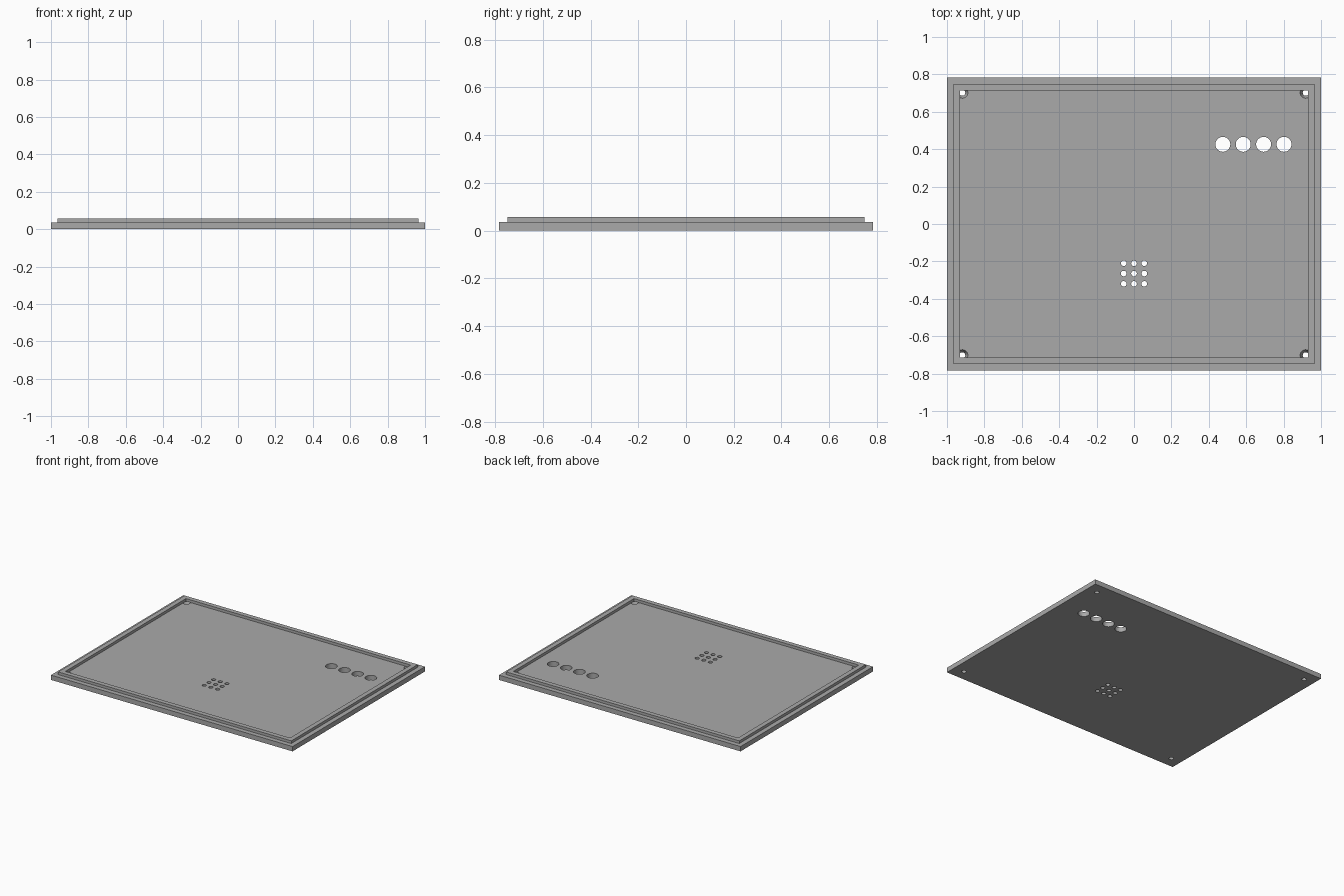
import bpy
import bmesh
from mathutils import Matrix

cube = bpy.data.objects.get("Cube")
if cube:
    bpy.data.objects.remove(cube, do_unlink=True)

HALF_X, HALF_Y = 1.0, 0.783
LEDGE, TOP = 0.036, 0.056

grey = bpy.data.materials.new("plain_grey")
grey.use_nodes = True
colour = (0.4, 0.4, 0.4, 1)
grey.diffuse_color = colour
grey.node_tree.nodes["Principled BSDF"].inputs["Base Color"].default_value = colour


def make_object(name, bm):
    bmesh.ops.recalc_face_normals(bm, faces=bm.faces)
    mesh = bpy.data.meshes.new(name)
    bm.to_mesh(mesh)
    bm.free()
    mesh.materials.append(grey)
    obj = bpy.data.objects.new(name, mesh)
    bpy.context.collection.objects.link(obj)
    return obj


def add_hole(bm, x, y, low, high, r_low, r_high, sides=32):
    bmesh.ops.create_cone(
        bm, cap_ends=True, segments=sides, radius1=r_low, radius2=r_high,
        depth=high - low, matrix=Matrix.Translation((x, y, (low + high) / 2)))


# Base plate
bm = bmesh.new()
bmesh.ops.create_cube(bm, size=1, matrix=Matrix.Translation((0, 0, LEDGE / 2))
                      @ Matrix.Diagonal((2 * HALF_X, 2 * HALF_Y, LEDGE, 1)))
plate = make_object("base_plate", bm)

# Button holes, speaker grid and countersunk corner screw holes
bm = bmesh.new()
for i in range(4):
    add_hole(bm, 0.475 + i * 0.109, 0.426, -0.02, 0.08, 0.04, 0.04)
for i in (-1, 0, 1):
    for j in (-1, 0, 1):
        add_hole(bm, i * 0.055, -0.265 + j * 0.055, -0.02, 0.08, 0.015, 0.015, 24)
SLOPE = 0.014 / LEDGE
for sx in (-1, 1):
    for sy in (-1, 1):
        add_hole(bm, sx * 0.918, sy * 0.702, -0.01, LEDGE + 0.01,
                 0.016 - 0.01 * SLOPE, 0.03 + 0.01 * SLOPE, 24)
cutter = make_object("hole_cutter", bm)
cutter.hide_render = True

cut = plate.modifiers.new("holes", "BOOLEAN")
cut.operation = "DIFFERENCE"
cut.solver = "EXACT"
cut.object = cutter
bpy.context.view_layer.objects.active = plate
bpy.ops.object.modifier_apply(modifier=cut.name)
bpy.data.objects.remove(cutter, do_unlink=True)

# Raised lip: a rectangular ring swept from its four corners
bm = bmesh.new()
rings = []
for inset, z in ((0.035, LEDGE), (0.035, TOP), (0.07, TOP), (0.07, LEDGE)):
    x, y = HALF_X - inset, HALF_Y - inset
    rings.append([bm.verts.new((sx * x, sy * y, z))
                  for sx, sy in ((-1, -1), (1, -1), (1, 1), (-1, 1))])
for k in range(4):
    a, b = rings[k], rings[(k + 1) % 4]
    for i in range(4):
        j = (i + 1) % 4
        bm.faces.new((a[i], a[j], b[j], b[i]))
lip = make_object("raised_lip", bm)

# Smooth hole walls with sharp rims
for obj in (plate, lip):
    bpy.ops.object.select_all(action="DESELECT")
    obj.select_set(True)
    bpy.context.view_layer.objects.active = obj
    bpy.ops.object.shade_smooth_by_angle()
